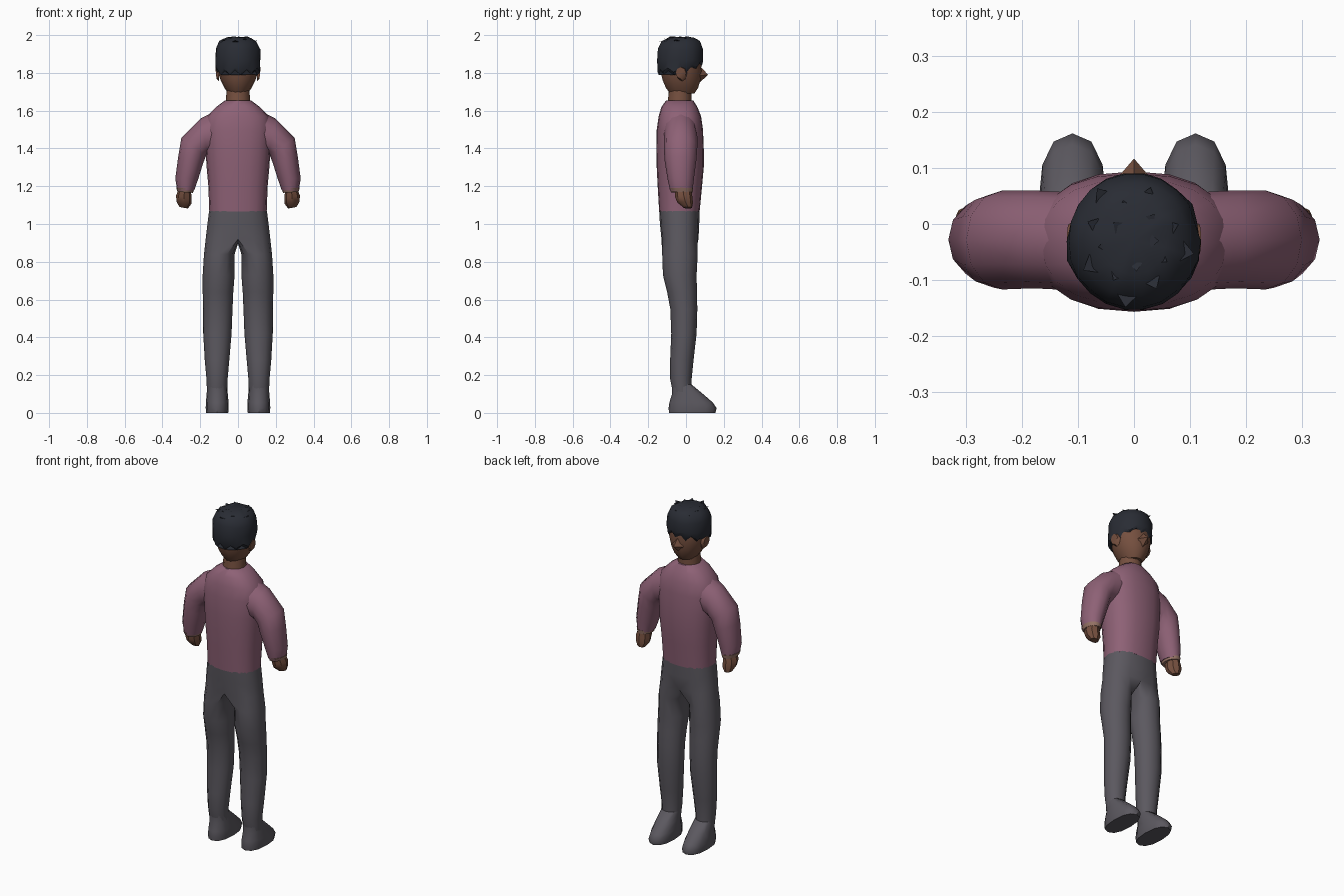
import bpy, bmesh, math, random
from mathutils import Vector

if "Cube" in bpy.data.objects:
    bpy.data.objects.remove(bpy.data.objects["Cube"])
random.seed(4)


def material(name, rgb):
    m = bpy.data.materials.new(name)
    m.use_nodes = True
    m.diffuse_color = (*rgb, 1)
    bsdf = m.node_tree.nodes["Principled BSDF"]
    bsdf.inputs["Base Color"].default_value = (*rgb, 1)
    bsdf.inputs["Roughness"].default_value = 0.9
    return m


SWEATER = material("dusty pink", (0.27, 0.12, 0.18))
TROUSERS = material("charcoal grey", (0.105, 0.098, 0.115))
SKIN = material("brown skin", (0.18, 0.08, 0.05))
CUFF = material("tan trim", (0.30, 0.17, 0.13))
HAIR = material("blue black hair", (0.022, 0.025, 0.034))


def finish(name, bm, mat, mirror=False, angle=50):
    if mirror:
        bmesh.ops.mirror(bm, geom=bm.verts[:] + bm.edges[:] + bm.faces[:],
                         axis='X', merge_dist=0.0005)
    bmesh.ops.recalc_face_normals(bm, faces=bm.faces[:])
    me = bpy.data.meshes.new(name)
    bm.to_mesh(me)
    bm.free()
    me.materials.append(mat)
    ob = bpy.data.objects.new(name, me)
    bpy.context.collection.objects.link(ob)
    bpy.ops.object.select_all(action='DESELECT')
    ob.select_set(True)
    bpy.context.view_layer.objects.active = ob
    if angle:
        bpy.ops.object.shade_smooth_by_angle(angle=math.radians(angle))
    return ob


def ring(bm, outer, inner, y0, y1, n, power=1.0):
    """Oval of n points between two x,z points and two depths."""
    a, b = Vector((outer[0], 0, outer[1])), Vector((inner[0], 0, inner[1]))
    mid, half = (a + b) / 2, (a - b) / 2
    out = []
    for i in range(n):
        t = math.tau * i / n
        c, s = math.cos(t), math.sin(t)
        c, s = (math.copysign(abs(v) ** power, v) for v in (c, s))
        out.append(bm.verts.new(mid + half * c
                                + Vector((0, (y0 + y1) / 2 + (y1 - y0) / 2 * s, 0))))
    return out


def bridge(bm, lower, upper, closed=True):
    n = len(lower)
    for i in range(n if closed else n - 1):
        j = (i + 1) % n
        bm.faces.new((lower[i], lower[j], upper[j], upper[i]))


def loft(name, rows, mat, n=12, power=1.0, mirror=False, angle=50):
    """rows: outer xz, inner xz, back depth, front depth."""
    bm = bmesh.new()
    rings = [ring(bm, *r, n, power) for r in rows]
    for a, b in zip(rings, rings[1:]):
        bridge(bm, a, b)
    bm.faces.new(rings[0])
    bm.faces.new(rings[-1])
    return finish(name, bm, mat, mirror, angle)


def level(rows, cx=0):
    """Horizontal rows given as z, half width, back, front."""
    return [((cx + r, z), (cx - r, z), y0, y1) for z, r, y0, y1 in rows]


# Sweater body
loft("sweater_body", level([
    (1.065, .152, -.142, .072), (1.2, .157, -.15, .085), (1.3, .166, -.155, .094),
    (1.4, .172, -.157, .094), (1.5, .178, -.155, .09), (1.57, .165, -.145, .08),
    (1.62, .115, -.13, .06), (1.655, .068, -.105, .038)]), SWEATER, 20, .85)

# Sleeves, cuffs and hands
loft("sleeves", [
    ((.08, 1.62), (.08, 1.38), -.12, .055), ((.2, 1.557), (.16, 1.37), -.115, .06),
    ((.3, 1.455), (.17, 1.36), -.117, .06), ((.316, 1.36), (.185, 1.32), -.114, .055),
    ((.332, 1.24), (.21, 1.24), -.098, .042), ((.322, 1.178), (.232, 1.178), -.085, .035)],
    SWEATER, 12, mirror=True)
loft("cuffs", [((.327, 1.192), (.233, 1.185), -.088, .038),
               ((.32, 1.17), (.238, 1.165), -.078, .035)], CUFF, 12, mirror=True)
loft("hands", [
    ((.312, 1.19), (.25, 1.185), -.06, .028), ((.328, 1.15), (.245, 1.135), -.058, .034),
    ((.325, 1.118), (.246, 1.108), -.045, .037), ((.31, 1.09), (.265, 1.082), -.012, .032)],
    SKIN, 8, mirror=True, angle=35)

# Trousers: half a pelvis splits into a leg, then the whole is mirrored
bm = bmesh.new()
prev = None
for z, r, y0, y1 in [(1.07, .153, -.142, .072), (1.0, .162, -.138, .07),
                     (.92, .171, -.13, .066)]:
    row = []
    for k in range(9):
        t = math.pi * (k / 8 - .5)
        x = 0 if k in (0, 8) else r * math.cos(t) ** .8
        s = math.copysign(abs(math.sin(t)) ** .85, t)
        row.append(bm.verts.new((x, (y0 + y1) / 2 + (y1 - y0) / 2 * s, z)))
    if prev:
        bridge(bm, prev, row, False)
    prev = row
crotch = [bm.verts.new((0, y, z)) for y, z in ((.03, .905), (-.03, .895), (-.09, .905))]
prev = prev + crotch
for x0, x1, z, y0, y1 in [
        (.018, .18, .84, -.126, .062), (.018, .187, .73, -.122, .056),
        (.025, .187, .64, -.1, .058), (.029, .184, .55, -.083, .06),
        (.034, .184, .42, -.078, .056), (.046, .176, .28, -.084, .04),
        (.055, .167, .18, -.084, .03), (.058, .164, .11, -.07, .03)]:
    base = ring(bm, (x1, z), (x0, z), y0, y1, 12)
    leg = base[-4:] + base[:-4]
    bridge(bm, prev, leg)
    prev = leg
finish("trousers", bm, TROUSERS, True, 60)

# Shoes
loft("shoes", level([
    (0, .058, -.09, .156), (.025, .061, -.092, .162), (.055, .06, -.088, .142),
    (.1, .056, -.074, .09), (.15, .052, -.074, .03)], .11), TROUSERS, 12, .85,
    mirror=True, angle=45)

# Neck, head, ears and nose
loft("neck", level([(1.63, .066, -.098, .03), (1.715, .06, -.09, .03)]), SKIN, 12)
loft("head", level([
    (1.69, .05, -.085, .045), (1.72, .072, -.108, .066), (1.76, .092, -.126, .078),
    (1.81, .107, -.138, .084), (1.87, .108, -.138, .08), (1.94, .085, -.115, .06)]),
    SKIN, 14)
loft("ears", [((.1, 1.835), (.1, 1.755), -.045, .005), ((.12, 1.83), (.114, 1.768), -.055, .0)],
     SKIN, 8, mirror=True)
bm = bmesh.new()
tip = bm.verts.new((0, .117, 1.79))
base = [bm.verts.new(p) for p in ((0, .07, 1.84), (.036, .075, 1.785),
                                  (0, .068, 1.745), (-.036, .075, 1.785))]
for i in range(4):
    bm.faces.new((tip, base[i], base[(i + 1) % 4]))
bm.faces.new(base)
finish("nose", bm, SKIN)

# Hair cap with a ragged hem and uneven crown
bm = bmesh.new()
N = 22
rings = []
for k, (z, r, y0, y1) in enumerate([
        (1.80, .108, -.145, .08), (1.815, .119, -.152, .089), (1.87, .121, -.154, .092),
        (1.925, .117, -.15, .09), (1.965, .1, -.13, .075), (1.988, .06, -.09, .045)]):
    row = ring(bm, (r, z), (-r, z), y0, y1, N)
    for i, v in enumerate(row):
        front = max(0, math.sin(math.tau * i / N))
        jag = .012 * (-1) ** i if k < 2 else 0
        v.co.z += (.04 * front if k < 2 else 0) + jag + random.uniform(-.005, .005)
        v.co.x *= random.uniform(.96, 1.03)
    rings.append(row)
for a, b in zip(rings, rings[1:]):
    bridge(bm, a, b)
top = bm.verts.new((0, -.03, 1.99))
for i in range(N):
    bm.faces.new((rings[-1][i], rings[-1][(i + 1) % N], top))
bm.faces.new(rings[0])
finish("hair_cap", bm, HAIR, angle=40)

# Small pointed tufts over the crown
bm = bmesh.new()
for i in range(16):
    t, d = i * 2.4, .02 + .005 * i
    c = Vector((d * math.cos(t), -.03 + d * math.sin(t), 1.987 - 2.6 * d * d))
    side = Vector((-math.sin(t), math.cos(t), 0)) * .02
    out = Vector((math.cos(t), math.sin(t), 0)) * .025
    pts = [bm.verts.new(p) for p in (c - side, c + side, c - out * 1.2 - Vector((0, 0, .015)),
                                     c + out + Vector((0, 0, .008)))]
    for f in ((0, 1, 2), (0, 1, 3), (1, 2, 3), (0, 2, 3)):
        bm.faces.new([pts[j] for j in f])
finish("hair_tufts", bm, HAIR, angle=0)
